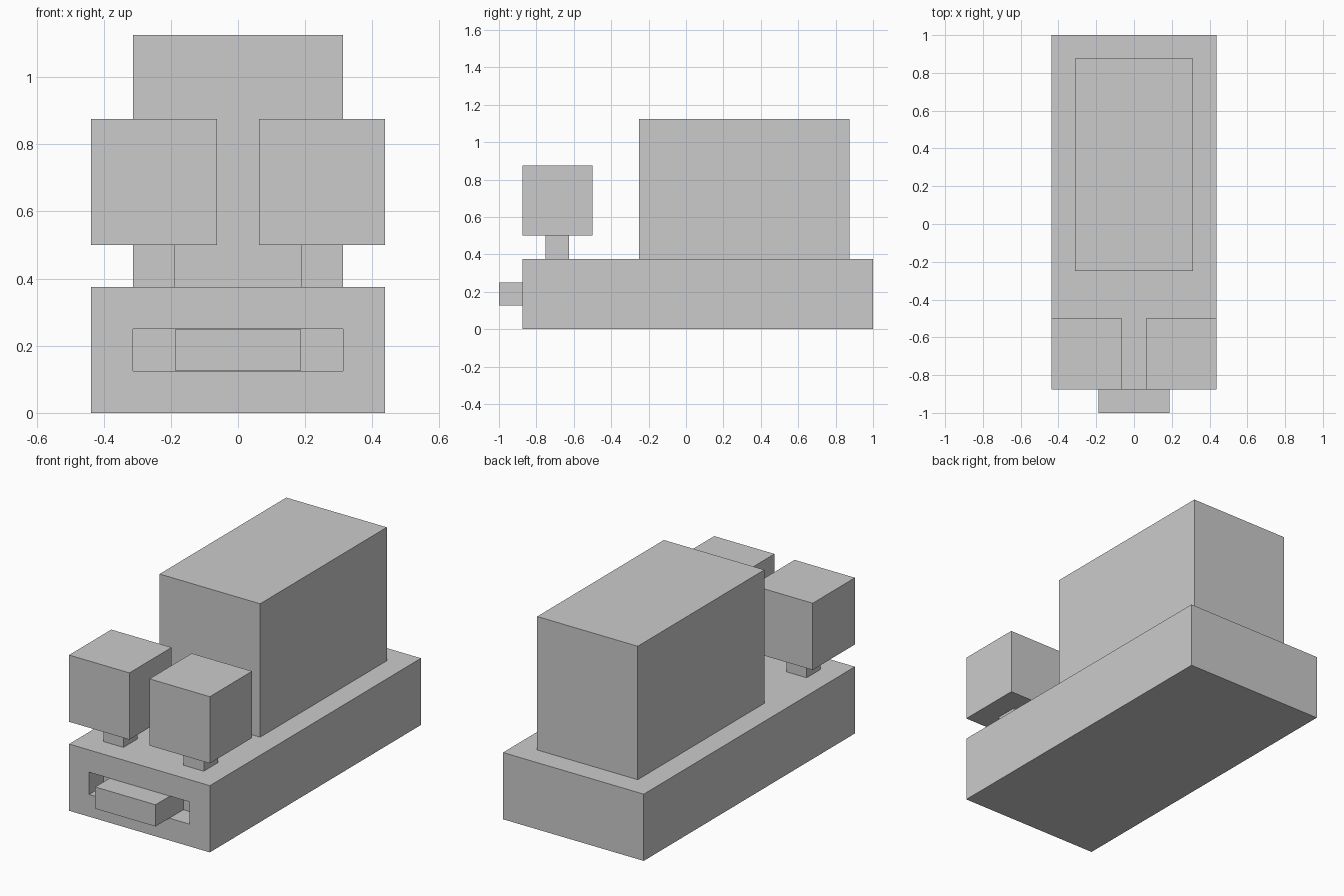
import bpy, bmesh
from mathutils import Vector

if "Cube" in bpy.data.objects:
    bpy.data.objects.remove(bpy.data.objects["Cube"])


def box(name, lo, hi, mirror=False, edit=None):
    """Axis-aligned box from corner to corner, origin kept at the world centre."""
    lo, hi = Vector(lo), Vector(hi)
    bm = bmesh.new()
    bmesh.ops.create_cube(bm, size=1)
    bmesh.ops.scale(bm, vec=hi - lo, verts=bm.verts)
    bmesh.ops.translate(bm, vec=(lo + hi) / 2, verts=bm.verts)
    if edit:
        edit(bm)
    mesh = bpy.data.meshes.new(name)
    bm.to_mesh(mesh)
    bm.free()
    obj = bpy.data.objects.new(name, mesh)
    bpy.context.collection.objects.link(obj)
    if mirror:
        mod = obj.modifiers.new("Mirror", 'MIRROR')
        mod.use_axis[0] = True
        mod.use_mirror_merge = False
    return obj


def carve_mouth(bm):
    """Inset the front face and push it back to form the mouth recess."""
    bm.normal_update()
    front = min(bm.faces, key=lambda f: f.calc_center_median().y)
    bmesh.ops.inset_region(bm, faces=[front], thickness=0.125, use_even_offset=True)
    back = bmesh.ops.extrude_discrete_faces(bm, faces=[front])["faces"][0]
    bmesh.ops.translate(bm, vec=(0, 0.125, 0), verts=back.verts)


# Flat body with the recessed mouth
box("body", (-0.4375, -0.875, 0), (0.4375, 1, 0.375), edit=carve_mouth)

# Tongue sticking out of the mouth
box("tongue", (-0.1875, -1, 0.1265), (0.1875, -0.75, 0.2485))

# Shell block on the back
box("shell", (-0.3125, -0.25, 0.375), (0.3125, 0.875, 1.125))

# Pair of eyes on short stalks
box("eye_stalks", (0.1875, -0.75, 0.375), (0.3125, -0.625, 0.5), mirror=True)
box("eyes", (0.0625, -0.875, 0.5), (0.4375, -0.5, 0.875), mirror=True)
